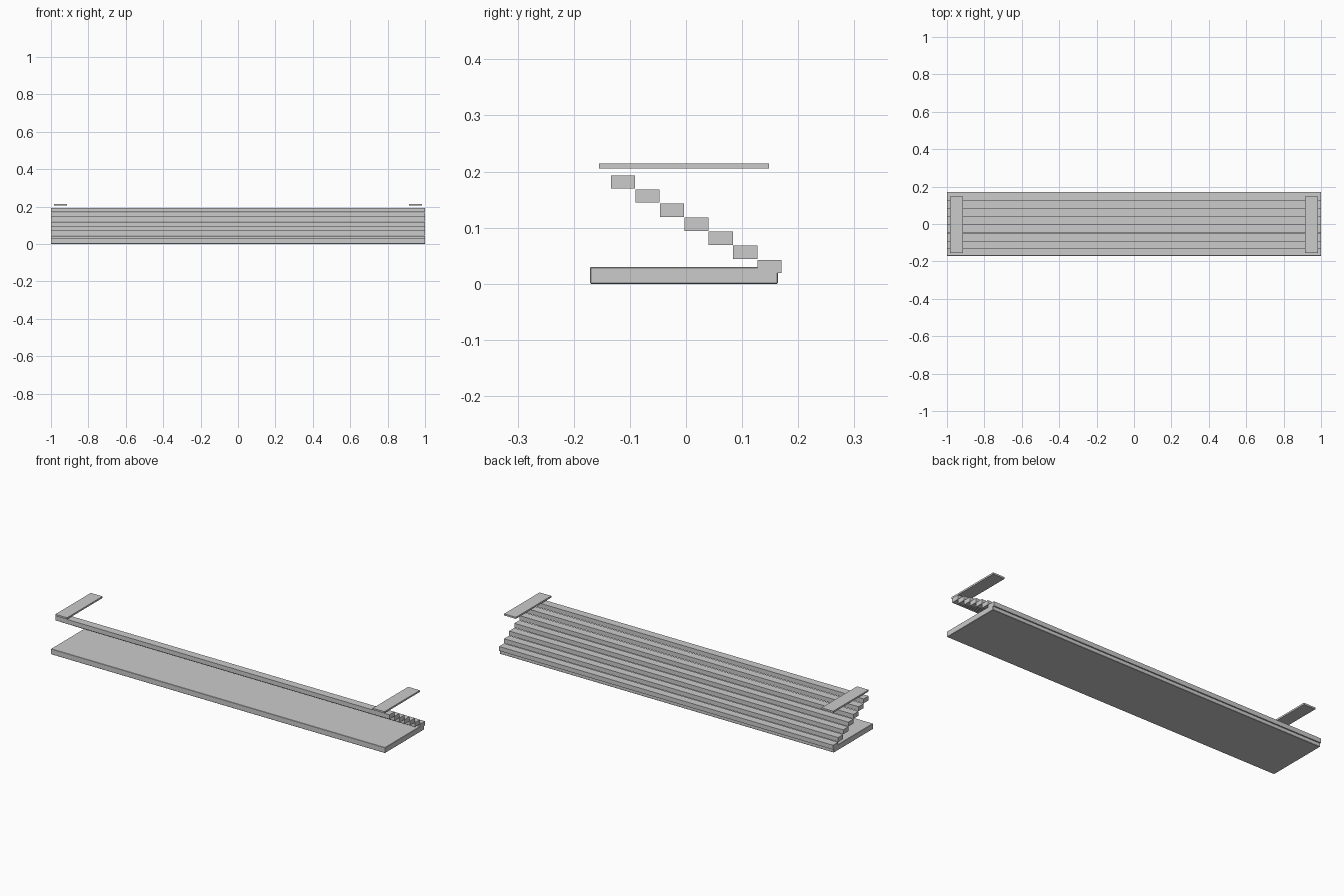
import bpy

if "Cube" in bpy.data.objects:
    bpy.data.objects.remove(bpy.data.objects["Cube"])


def box(name, x, y, z, bevel=0.0):
    """Box from (min, max) ranges on each axis."""
    r = (x, y, z)
    bpy.ops.mesh.primitive_cube_add(size=1, location=[(a + b) / 2 for a, b in r])
    ob = bpy.context.object
    ob.name = name
    ob.scale = [b - a for a, b in r]
    bpy.ops.object.transform_apply(location=False, rotation=False, scale=True)
    if bevel:
        mod = ob.modifiers.new("edge_bevel", 'BEVEL')
        mod.width = bevel
        mod.segments = 1
    return ob


# Base slab
box("base_slab", (-1, 1), (-0.171, 0.164), (0, 0.030), bevel=0.0015)

# Stepped slats, descending from front to back
SLATS = 7
for i in range(SLATS):
    y = -0.1335 + i * 0.0435
    z = 0.1695 - i * 0.0251
    box(f"step_slat_{i + 1}", (-1, 1), (y, y + 0.0430), (z, z + 0.0238))

# Flat end plates floating above the top slat
for side, name in ((-1, "left"), (1, "right")):
    x = sorted((side * 0.985, side * 0.915))
    box(f"end_plate_{name}", x, (-0.155, 0.148), (0.2055, 0.2145))
